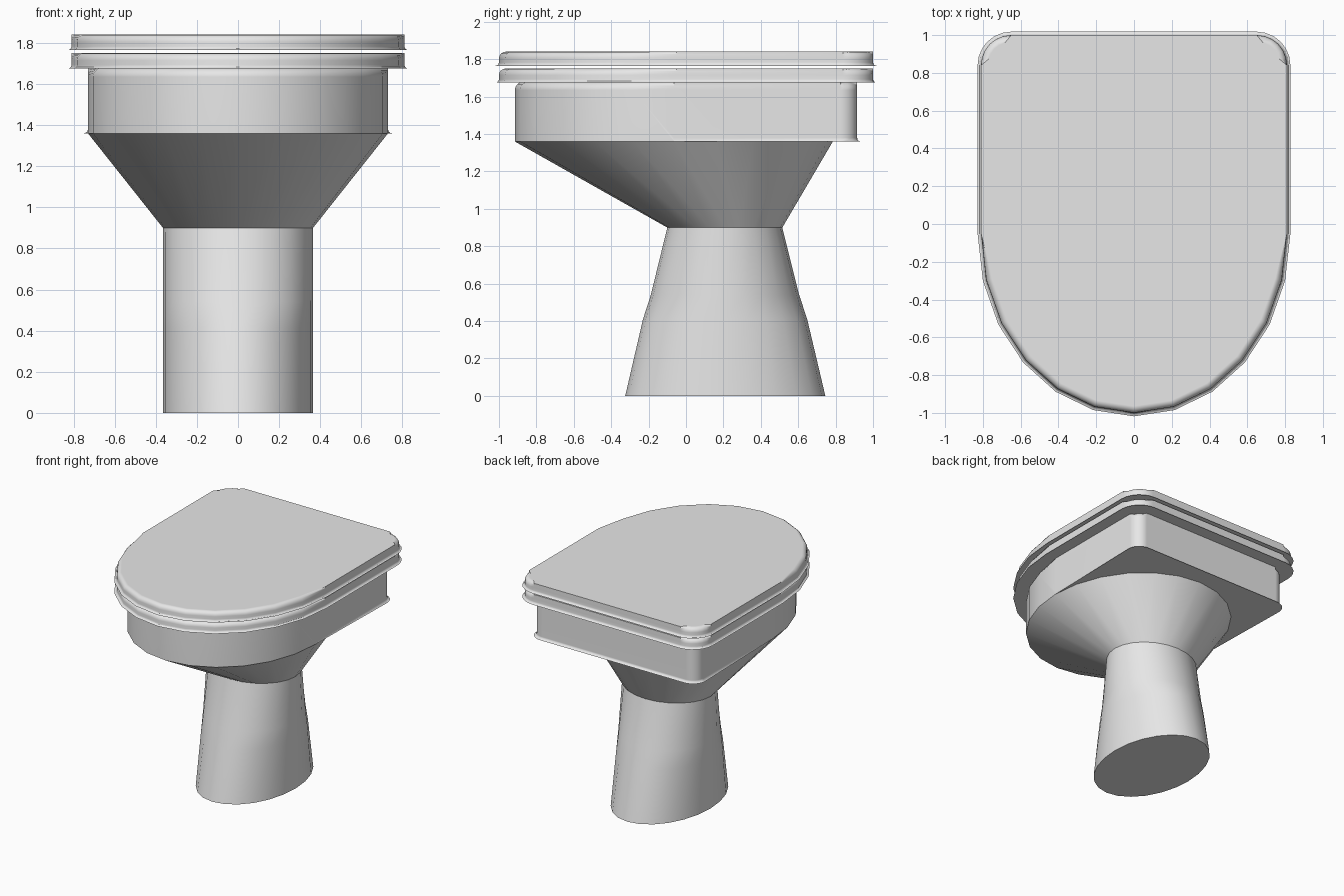
import bpy
import bmesh
from math import sin, cos, pi, radians

cube = bpy.data.objects.get("Cube")
if cube:
    bpy.data.objects.remove(cube, do_unlink=True)

ceramic = bpy.data.materials.new("light_grey_ceramic")
ceramic.use_nodes = True
ceramic.diffuse_color = (0.8, 0.8, 0.8, 1)
ceramic.node_tree.nodes["Principled BSDF"].inputs["Base Color"].default_value = (0.8, 0.8, 0.8, 1)


def arc(cx, cy, rx, ry, start, end, steps):
    """Points along an elliptical arc, angles in degrees."""
    angles = [radians(start + (end - start) * i / steps) for i in range(steps + 1)]
    return [(cx + rx * cos(a), cy + ry * sin(a)) for a in angles]


def finish(name, bm):
    """Turn a bmesh into a smooth-shaded object with crisp edges."""
    bmesh.ops.recalc_face_normals(bm, faces=bm.faces)
    mesh = bpy.data.meshes.new(name)
    bm.to_mesh(mesh)
    bm.free()
    mesh.materials.append(ceramic)
    obj = bpy.data.objects.new(name, mesh)
    bpy.context.collection.objects.link(obj)
    bpy.ops.object.select_all(action='DESELECT')
    obj.select_set(True)
    bpy.context.view_layer.objects.active = obj
    bpy.ops.object.shade_smooth_by_angle(angle=radians(30))
    normals = obj.modifiers.new("flat_caps", 'WEIGHTED_NORMAL')
    normals.keep_sharp = True
    return obj


def round_edges(bm, z, radius, segments, y_min=-2):
    """Bevel the horizontal edges at one height, behind y_min."""
    edges = [e for e in bm.edges
             if all(abs(v.co.z - z) < 1e-4 and v.co.y > y_min for v in e.verts)]
    bmesh.ops.bevel(bm, geom=edges, offset=radius, offset_type='OFFSET',
                    segments=segments, profile=0.5, affect='EDGES')


def d_slab(name, rx, cy, ry, back, corner, z0, z1, top_r, bottom_r, bottom_from=-2):
    """Slab with a half-elliptical front and a square back with round corners."""
    outline = arc(0, cy, rx, ry, 180, 360, 12)
    outline += arc(rx - corner, back - corner, corner, corner, 0, 90, 6)
    outline += arc(corner - rx, back - corner, corner, corner, 90, 180, 6)
    bm = bmesh.new()
    low = [bm.verts.new((x, y, z0)) for x, y in outline]
    high = [bm.verts.new((x, y, z1)) for x, y in outline]
    bm.faces.new(low)
    bm.faces.new(high)
    for i in range(len(outline)):
        j = (i + 1) % len(outline)
        bm.faces.new((low[i], low[j], high[j], high[i]))
    round_edges(bm, z1, top_r, 4)
    round_edges(bm, z0, bottom_r, 3, bottom_from)
    return finish(name, bm)


def ellipse_loft(name, rings, sides=24, cap=False):
    """Loft through ellipses given as (z, half width, front y, back y)."""
    bm = bmesh.new()
    loops = []
    for z, rx, front, back in rings:
        pts = arc(0, (front + back) / 2, rx, (back - front) / 2, 0, 360, sides)[:-1]
        loops.append([bm.verts.new((x, y, z)) for x, y in pts])
    for a, b in zip(loops, loops[1:]):
        for i in range(sides):
            j = (i + 1) % sides
            bm.faces.new((a[i], a[j], b[j], b[i]))
    if cap:
        bm.faces.new(loops[0])
    return finish(name, bm)


# Lid and seat share one outline
for part, base in (("lid", 1.765), ("seat", 1.675)):
    d_slab(part, 0.81, -0.05, 0.95, 1.0, 0.16, base, base + 0.075, 0.035, 0.018)

# Bowl rim, with its underside rounded only behind the funnel
d_slab("bowl_rim", 0.73, -0.065, 0.85, 0.915, 0.09, 1.36, 1.68, 0.045, 0.02, -0.08)

# Funnel under the rim
neck = (0.9, 0.365, -0.1, 0.515)
ellipse_loft("bowl_funnel", [neck, (1.36, 0.73, -0.915, 0.785)])

# Flared foot
ellipse_loft("pedestal", [(0, 0.365, -0.325, 0.745),
                          (0.41, 0.365, -0.23, 0.648),
                          (0.54, 0.365, -0.188, 0.605),
                          neck], cap=True)
